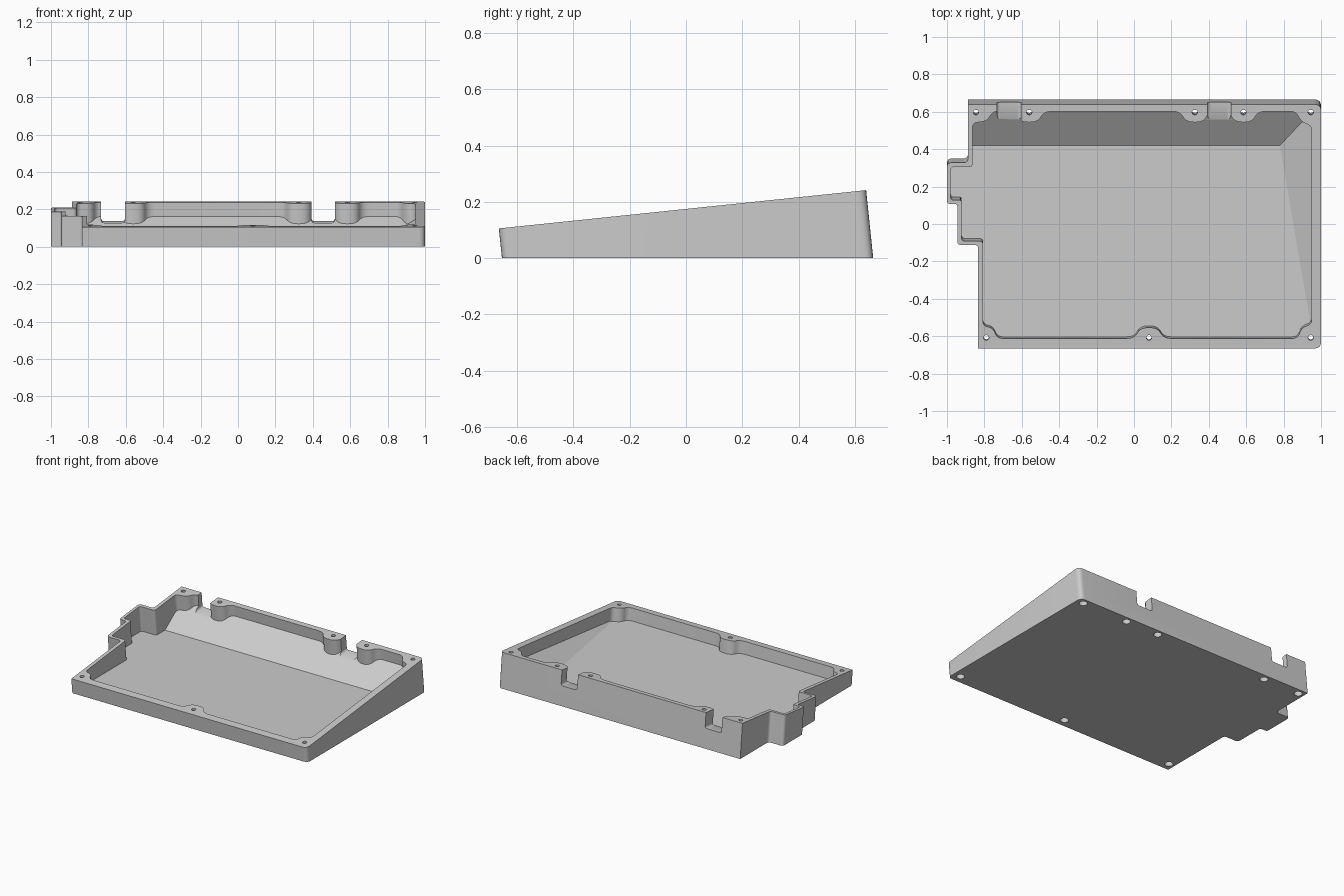
import bpy, bmesh, math
from mathutils import Matrix, Vector

if "Cube" in bpy.data.objects:
    bpy.data.objects.remove(bpy.data.objects["Cube"], do_unlink=True)

TILT = math.radians(5.95)
# Frame lying on the sloped rim: local z is the wall direction
RIM = Matrix.Translation((0, 0, 0.175)) @ Matrix.Rotation(TILT, 4, 'X')

gray = bpy.data.materials.new("plain gray")
gray.use_nodes = True
gray.diffuse_color = (0.6, 0.6, 0.6, 1)
gray.node_tree.nodes["Principled BSDF"].inputs["Base Color"].default_value = (0.6, 0.6, 0.6, 1)


def rounded(corners, steps=6):
    """Outline with each (x, y, cutback) corner rounded."""
    out = []
    n = len(corners)
    for i, (x, y, r) in enumerate(corners):
        p = Vector((x, y))
        if r == 0:
            out.append(p)
            continue
        ends = []
        for q in (corners[i - 1], corners[(i + 1) % n]):
            d = Vector(q[:2]) - p
            ends.append(p + d.normalized() * min(r, d.length * 0.46))
        a, b = ends
        for k in range(steps + 1):
            t = k / steps
            out.append(a * (1 - t) ** 2 + p * 2 * t * (1 - t) + b * t * t)
    return out


def prism(name, low, high, cuts=()):
    """Solid between two matching point rings, trimmed by planes."""
    bm = bmesh.new()
    rings = [[bm.verts.new(p) for p in ring] for ring in (low, high)]
    for ring in rings:
        bm.faces.new(ring)
    n = len(low)
    for i in range(n):
        j = (i + 1) % n
        bm.faces.new((rings[0][i], rings[0][j], rings[1][j], rings[1][i]))
    bmesh.ops.recalc_face_normals(bm, faces=bm.faces[:])
    for co, no in cuts:
        geom = bm.verts[:] + bm.edges[:] + bm.faces[:]
        bmesh.ops.bisect_plane(bm, geom=geom, plane_co=co, plane_no=no, clear_inner=True)
        rim = [e for e in bm.edges if e.is_boundary]
        bmesh.ops.holes_fill(bm, edges=rim, sides=0)
    bmesh.ops.recalc_face_normals(bm, faces=bm.faces[:])
    mesh = bpy.data.meshes.new(name)
    bm.to_mesh(mesh)
    bm.free()
    mesh.materials.append(gray)
    obj = bpy.data.objects.new(name, mesh)
    bpy.context.collection.objects.link(obj)
    return obj


def wall_prism(name, outline, bottom, top, cuts=()):
    """Extrude a rim outline along the leaning wall direction."""
    def ring(z):
        return [RIM @ Vector((p.x, p.y / math.cos(TILT), z)) for p in outline]
    return prism(name, ring(bottom), ring(top), cuts)


def carve(body, cutter):
    cutter.hide_render = True
    mod = body.modifiers.new("cut", 'BOOLEAN')
    mod.operation = 'DIFFERENCE'
    mod.solver = 'EXACT'
    mod.object = cutter
    bpy.context.view_layer.objects.active = body
    bpy.ops.object.modifier_apply(modifier=mod.name)
    bpy.data.objects.remove(cutter, do_unlink=True)


def circle(x, y, r, n=24):
    return [Vector((x + r * math.cos(math.tau * k / n), y + r * math.sin(math.tau * k / n)))
            for k in range(n)]


def lug(x, wall, side):
    """Screw lug bulging inward from a straight wall."""
    return [(x + side * dx, wall + side * dy, 0.04)
            for dx, dy in ((-0.08, 0), (-0.045, 0.058), (0.045, 0.058), (0.08, 0))]


# Outer body, cut flat at the ground
outer = rounded([
    (-0.833, -0.665, 0), (1, -0.665, 0.035), (1, 0.64, 0.035), (-0.888, 0.64, 0),
    (-0.888, 0.328, 0.025), (-1, 0.328, 0.025), (-1, 0.108, 0.015),
    (-0.945, 0.108, 0.015), (-0.945, -0.112, 0.02), (-0.833, -0.112, 0.02)])
case = wall_prism("case_tray", outer, -0.4, 0, [((0, 0, 0), (0, 0, 1))])

# Cavity with screw lugs, a flat floor and two ramps
BACK, FRONT, RIGHT = 0.602, -0.612, 0.95
inner = rounded(
    [(-0.807, -0.545, 0.025), (-0.755, -0.555, 0.03), (-0.73, FRONT, 0.03)]
    + lug(0.08, FRONT, 1)
    + [(0.875, FRONT, 0.03), (0.895, -0.555, 0.04), (RIGHT, -0.535, 0.025),
       (RIGHT, 0.525, 0.025), (0.895, 0.545, 0.04), (0.865, BACK, 0.03)]
    + lug(0.585, BACK, -1) + lug(0.325, BACK, -1) + lug(-0.56, BACK, -1)
    + [(-0.755, BACK, 0.03), (-0.785, 0.55, 0.03), (-0.863, 0.54, 0.025),
       (-0.863, 0.305, 0.02), (-0.98, 0.305, 0.02), (-0.98, 0.128, 0.015),
       (-0.922, 0.128, 0.015), (-0.922, -0.092, 0.02), (-0.807, -0.092, 0.02)])
FLOOR = 0.025
fold = Vector((0.78, 0.42, FLOOR))
front_end = Vector((RIGHT, -0.57, FLOOR))
high = Vector((RIGHT, 0.6, 0.155))
back_normal = Vector((1, 0, 0)).cross(high - fold)
right_normal = (high - fold).cross(front_end - fold)
back_normal *= math.copysign(1, back_normal.z)
right_normal *= math.copysign(1, right_normal.z)
carve(case, wall_prism("cavity", inner, -0.4, 0.05,
                       [(fold, (0, 0, 1)), (fold, back_normal), (fold, right_normal)]))

# Connector notches through the back wall
for left, right in ((-0.732, -0.604), (0.393, 0.518)):
    shape = rounded([(left, 0.05, 0), (left, -0.106, 0.018),
                     (right, -0.106, 0.018), (right, 0.05, 0)])
    rings = [[RIM @ Vector((p.x, y, p.y)) for p in shape] for y in (0.545, 0.75)]
    carve(case, prism("notch", *rings))

# Screw holes with wider recesses from below
holes = [(x, 0.597) for x in (-0.845, -0.56, 0.325, 0.585, 0.945)]
holes += [(x, -0.608) for x in (-0.79, 0.08, 0.945)]
for x, y in holes:
    carve(case, wall_prism("screw_hole", circle(x, y, 0.014), -0.4, 0.05))
    carve(case, wall_prism("screw_recess", circle(x, y, 0.027), -0.4, -0.05))

bpy.ops.object.select_all(action='DESELECT')
case.select_set(True)
bpy.context.view_layer.objects.active = case
bpy.ops.object.shade_smooth_by_angle(angle=math.radians(30))
